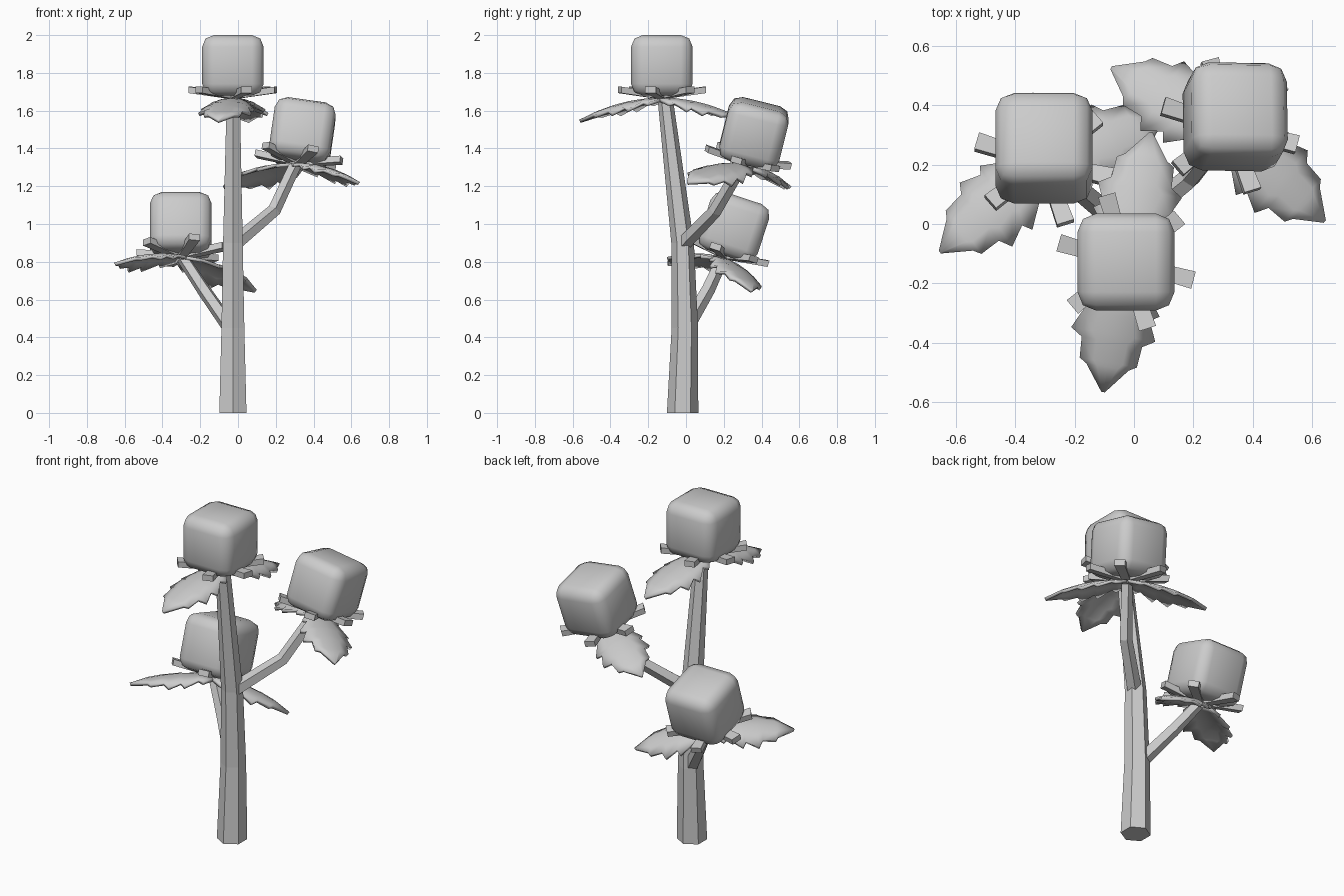
import bpy, bmesh
from math import sin, cos, radians, pi
from mathutils import Vector, Matrix

if "Cube" in bpy.data.objects:
    bpy.data.objects.remove(bpy.data.objects["Cube"])


def finish(bm, name, mat=Matrix(), smooth=None):
    bmesh.ops.recalc_face_normals(bm, faces=bm.faces)
    bm.transform(mat)
    me = bpy.data.meshes.new(name)
    bm.to_mesh(me)
    bm.free()
    ob = bpy.data.objects.new(name, me)
    bpy.context.collection.objects.link(ob)
    if smooth:
        bpy.ops.object.select_all(action='DESELECT')
        ob.select_set(True)
        bpy.context.view_layer.objects.active = ob
        bpy.ops.object.shade_smooth_by_angle(angle=radians(smooth))
    return ob


def tube(name, pts, radii, n, phase=0.0, level=False):
    """Faceted tapering stem through the given points."""
    bm = bmesh.new()
    pts = [Vector(p) for p in pts]
    rings = []
    for i, (p, r) in enumerate(zip(pts, radii)):
        t = pts[min(i + 1, len(pts) - 1)] - pts[max(i - 1, 0)]
        q = Matrix.Identity(3) if level else t.to_track_quat('Z', 'Y').to_matrix()
        rings.append([bm.verts.new(p + q @ Vector((r * cos(phase + 2 * pi * k / n),
                                                   r * sin(phase + 2 * pi * k / n), 0)))
                      for k in range(n)])
    for a, b in zip(rings, rings[1:]):
        for k in range(n):
            bm.faces.new((a[k], a[(k + 1) % n], b[(k + 1) % n], b[k]))
    bm.faces.new(rings[0])
    bm.faces.new(rings[-1])
    return finish(bm, name)


# leaf outline: distance from stem, half width (tooth tips and notches alternate)
LEAF = [(0, .05), (.06, .105), (.085, .085), (.16, .14), (.18, .11), (.245, .14),
        (.27, .10), (.34, .095), (.355, .07), (.44, .004)]


def leaf(name, mat, ang):
    bm = bmesh.new()
    rows = []
    for r, w in LEAF:
        rows.append([bm.verts.new((r, w * s, -.02 - .6 * r * r - 2.3 * (w * s) ** 2))
                     for s in (-1, -.5, 0, .5, 1)])
    for a, b in zip(rows, rows[1:]):
        for k in range(4):
            bm.faces.new((a[k], b[k], b[k + 1], a[k + 1]))
    ob = finish(bm, name, mat @ Matrix.Rotation(radians(ang), 4, 'Z'), 35)
    m = ob.modifiers.new("thickness", 'SOLIDIFY')
    m.thickness = .018
    m.offset = 0


def sepal(name, mat, ang):
    bm = bmesh.new()
    bmesh.ops.create_cube(bm, size=1)
    for v in bm.verts:
        out = v.co.x > 0
        v.co = Vector((.235 if out else .02, v.co.y * (.06 if out else .045),
                       v.co.z * .034 + (.03 if out else .0)))
    finish(bm, name, mat @ Matrix.Rotation(radians(ang), 4, 'Z'))


def flower(tag, base, axis, leaf_angles):
    q = Vector((0, 0, 1)).rotation_difference(Vector(axis).normalized())
    mat = Matrix.Translation(base) @ q.to_matrix().to_4x4()
    # rounded block bloom
    bm = bmesh.new()
    bmesh.ops.create_cube(bm, size=1)
    bmesh.ops.scale(bm, vec=(.326, .326, .32), verts=bm.verts)
    bmesh.ops.bevel(bm, geom=bm.edges[:], offset=.062, segments=2,
                    profile=.5, affect='EDGES')
    bmesh.ops.translate(bm, vec=(0, 0, .16), verts=bm.verts)
    finish(bm, tag + "_bloom", mat, 50)
    for a in (40, 106, 164, 220, 288, 345):
        sepal(tag + "_sepal", mat, a)
    for a in leaf_angles:
        leaf(tag + "_leaf", mat, a)


# trunk and branches
tube("trunk", [(-.027, -.018, 0), (-.027, -.006, .45), (-.027, -.018, .9), (-.025, -.112, 1.68)],
     [.083, .07, .06, .04], 6, pi / 2, True)
tube("right_branch", [(-.01, -.01, .9), (.19, .155, 1.07), (.305, .3, 1.32)],
     [.042, .037, .034], 5)
tube("left_branch", [(-.04, .0, .45), (-.18, .115, .65), (-.295, .195, .825)],
     [.042, .038, .034], 5)

# three flower heads
flower("top", (-.027, -.128, 1.68), (0, 0, 1), (260, 79))
flower("right", (.318, .322, 1.326), (.14, .24, .96), (-40, 148))
flower("left", (-.303, .205, .833), (0, .31, .95), (26, 218))
